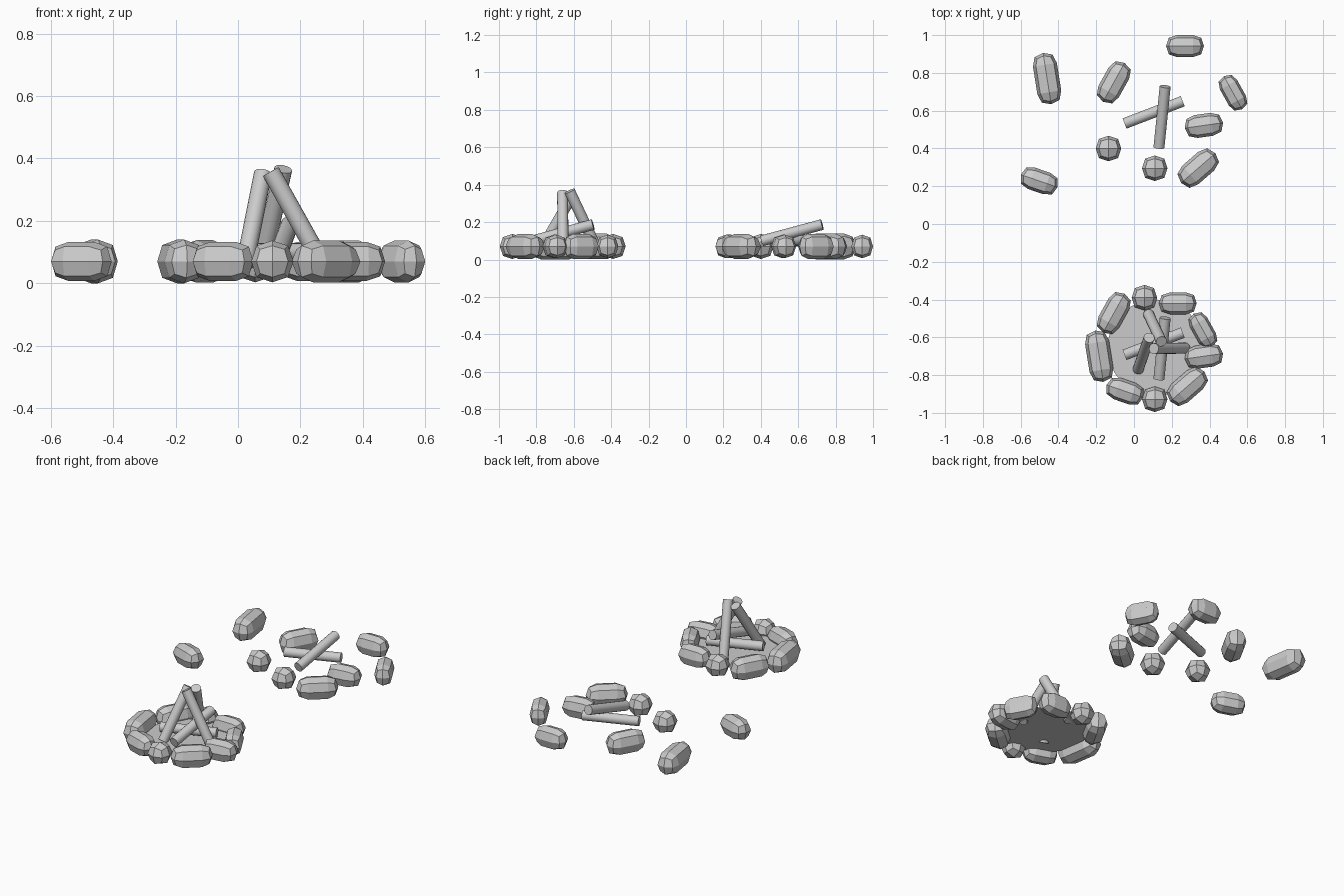
import bpy, bmesh
from math import radians, cos, sin, pi
from mathutils import Vector

if "Cube" in bpy.data.objects:
    bpy.data.objects.remove(bpy.data.objects["Cube"])

R_STICK = 0.029


def mesh_object(name, bm):
    bmesh.ops.remove_doubles(bm, verts=bm.verts[:], dist=0.0005)
    bmesh.ops.recalc_face_normals(bm, faces=bm.faces[:])
    me = bpy.data.meshes.new(name)
    bm.to_mesh(me)
    bm.free()
    ob = bpy.data.objects.new(name, me)
    bpy.context.collection.objects.link(ob)
    return ob


def rock(name, x, y, angle, length, width, rz):
    """Pebble: a rounded cube whose halves are pulled apart along a lying axis."""
    bm = bmesh.new()
    h, r = length / 2, width / 2

    def ring(t_axis, t_diag, s_axis, s_diag):
        verts = []
        for k in range(8):
            t, s = (t_diag, s_diag) if k % 2 else (t_axis, s_axis)
            verts.append(bm.verts.new((t, r * s * cos(k * pi / 4), rz * s * sin(k * pi / 4))))
        return verts

    rings = [ring(-h + 0.25 * r, -h + 0.42 * r, 0.75, 0.82), ring(-h + r, -h + r, 1, 1.06),
             ring(h - r, h - r, 1, 1.06), ring(h - 0.25 * r, h - 0.42 * r, 0.75, 0.82)]
    for a, b in zip(rings, rings[1:]):
        for k in range(8):
            j = (k + 1) % 8
            bm.faces.new((a[k], a[j], b[j], b[k]))
    for end, t in ((rings[0], -h), (rings[-1], h)):
        tip = bm.verts.new((t, 0, 0))
        for k in range(0, 8, 2):
            bm.faces.new((tip, end[k], end[k + 1], end[(k + 2) % 8]))
    ob = mesh_object(name, bm)
    ob.location = (x, y, 0.07)
    ob.rotation_euler.z = radians(angle)
    return ob


def stick(name, a, b):
    """Round log between two points, smooth sides and flat cut ends."""
    a, b = Vector(a), Vector(b)
    bpy.ops.mesh.primitive_cylinder_add(vertices=16, radius=R_STICK, depth=(b - a).length,
                                        location=(a + b) / 2)
    ob = bpy.context.object
    ob.name = name
    ob.rotation_euler = (b - a).to_track_quat('Z', 'Y').to_euler()
    bpy.ops.object.shade_smooth_by_angle(angle=radians(40))


# Pebble kinds: angle, length, width, half height
KINDS = {
    'straight': (0, 0.20, 0.116, 0.063), 'long': (99, 0.275, 0.128, 0.07),
    'steep': (61, 0.235, 0.124, 0.068), 'narrow': (119, 0.2, 0.104, 0.067),
    'level': (8, 0.205, 0.122, 0.063), 'ball_a': (0, 0.135, 0.135, 0.067),
    'ball_b': (90, 0.135, 0.135, 0.067), 'slanted': (41, 0.24, 0.13, 0.067),
    'tilted': (-19, 0.205, 0.119, 0.063),
}

# Loose stones and the stones of the fire ring
LOOSE = {
    'straight': (0.27, 0.942), 'long': (-0.46, 0.77), 'steep': (-0.107, 0.75),
    'narrow': (0.524, 0.695), 'level': (0.37, 0.522), 'ball_a': (-0.135, 0.40),
    'ball_b': (0.11, 0.295), 'slanted': (0.34, 0.296), 'tilted': (-0.502, 0.228),
}
RING = {
    'straight': (0.232, -0.42), 'long': (-0.184, -0.70), 'steep': (-0.107, -0.472),
    'narrow': (0.365, -0.562), 'level': (0.37, -0.70), 'ball_a': (0.055, -0.39),
    'ball_b': (0.11, -0.928), 'slanted': (0.282, -0.86), 'tilted': (-0.048, -0.885),
}
for group, spots in (('loose_stone', LOOSE), ('ring_stone', RING)):
    for kind, (x, y) in spots.items():
        rock(f'{group}_{kind}', x, y, *KINDS[kind])

# Crossed lying logs, once among the loose stones and once in the fire ring
for label, dy in (('loose', 0), ('fire', -1.225)):
    stick(f'{label}_lower_log', (-0.05, 0.532 + dy, 0.10), (0.258, 0.65 + dy, 0.10))
    stick(f'{label}_upper_log', (0.132, 0.405 + dy, 0.10), (0.165, 0.728 + dy, 0.187))

# Leaning logs above the fire
stick('leaning_log_left', (0.022, -0.77, 0.06), (0.08, -0.602, 0.352))
stick('leaning_log_right', (0.272, -0.657, 0.06), (0.105, -0.66, 0.358))
stick('leaning_log_back', (0.077, -0.478, 0.06), (0.145, -0.622, 0.366))

# Flat ash bed
bpy.ops.mesh.primitive_circle_add(vertices=32, radius=0.255, fill_type='NGON',
                                  location=(0.115, -0.655, 0.06))
bpy.context.object.name = 'ash_bed'
